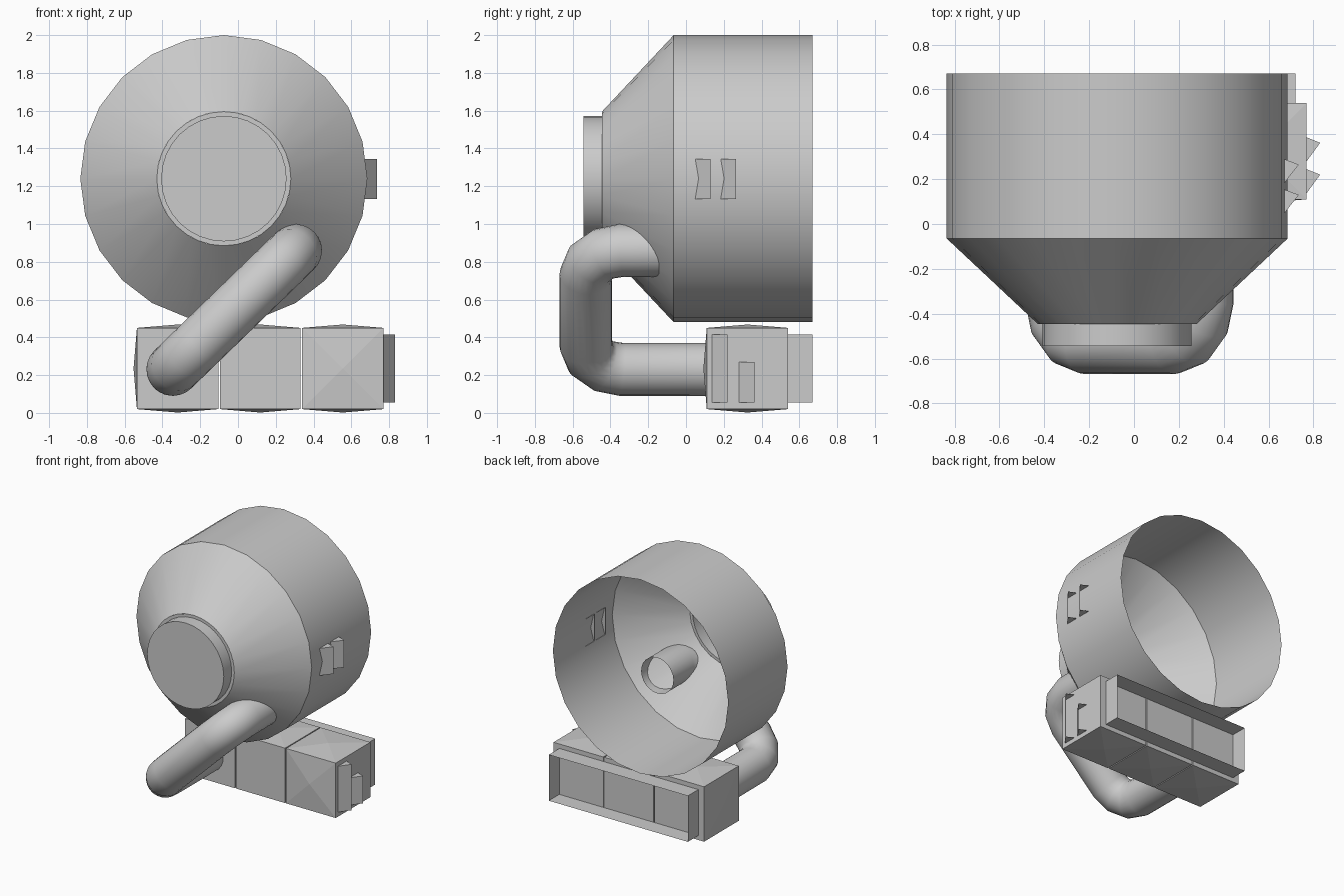
import bpy, bmesh, math
from mathutils import Vector

if "Cube" in bpy.data.objects:
    bpy.data.objects.remove(bpy.data.objects["Cube"])

CX, CZ = -0.075, 1.24   # drum axis


def make(name, verts, faces, smooth=None):
    me = bpy.data.meshes.new(name)
    me.from_pydata(verts, [], faces)
    ob = bpy.data.objects.new(name, me)
    bpy.context.collection.objects.link(ob)
    if smooth:
        shade(ob, smooth)
    return ob


def shade(ob, angle):
    bpy.ops.object.select_all(action='DESELECT')
    ob.select_set(True)
    bpy.context.view_layer.objects.active = ob
    bpy.ops.object.shade_smooth_by_angle(angle=math.radians(angle))


def lathe(name, profile, n, cap_first=False):
    """Turn (radius, y) points around the drum axis."""
    verts, faces = [], []
    for r, y in profile:
        for i in range(n):
            a = math.tau * i / n
            verts.append((CX + r * math.cos(a), y, CZ + r * math.sin(a)))
    for k in range(len(profile) - 1):
        for i in range(n):
            j = (i + 1) % n
            faces.append((k*n + i, k*n + j, (k+1)*n + j, (k+1)*n + i))
    if cap_first:
        faces.append(tuple(range(n)))
    return make(name, verts, faces, 30)


# Open-backed drum with conical front, and the round front lid
lathe("drum_shell", [(0.355, -0.445), (0.76, -0.065), (0.76, 0.67)], 24)
lathe("front_lid", [(0.332, -0.543), (0.332, -0.445), (0.355, -0.445)], 32, True)


# Bent duct from the base box up into the cone
def fillet(prev, corner, nxt, tangent, steps):
    d1, d2 = (prev - corner).normalized(), (nxt - corner).normalized()
    a, b = corner + d1 * tangent, corner + d2 * tangent
    half = d1.angle(d2) / 2
    radius = tangent * math.tan(half)
    centre = corner + (d1 + d2).normalized() * (tangent / math.cos(half))
    u, v = (a - centre) / radius, -d1
    sweep = math.pi - 2 * half
    return [centre + radius * (u * math.cos(sweep*i/steps) + v * math.sin(sweep*i/steps))
            for i in range(steps + 1)]


p = [Vector(c) for c in ((-0.345, 0.13, 0.23), (-0.345, -0.53, 0.23),
                         (0.305, -0.53, 0.86), (0.305, -0.08, 0.86))]
path = [p[0]] + fillet(p[0], p[1], p[2], 0.19, 3) + fillet(p[1], p[2], p[3], 0.19, 3) + [p[3]]
cu = bpy.data.curves.new("duct", 'CURVE')
cu.dimensions = '3D'
cu.bevel_depth = 0.14
cu.bevel_resolution = 10
cu.use_fill_caps = False
sp = cu.splines.new('POLY')
sp.points.add(len(path) - 1)
for pt, co in zip(sp.points, path):
    pt.co = (*co, 1)
duct = bpy.data.objects.new("duct", cu)
bpy.context.collection.objects.link(duct)
bpy.ops.object.select_all(action='DESELECT')
duct.select_set(True)
bpy.context.view_layer.objects.active = duct
bpy.ops.object.convert(target='MESH')
shade(bpy.context.object, 40)


# Base box: three modules with slightly raised panel centres
def module(name, x0, x1, raised):
    bm = bmesh.new()
    bmesh.ops.create_cube(bm, size=1)
    for v in bm.verts:
        v.co = ((x0 + x1)/2 + v.co.x * (x1 - x0), 0.325 + v.co.y * 0.43, 0.235 + v.co.z * 0.43)
    bm.normal_update()
    for f in list(bm.faces):
        n = f.normal.copy()
        if any(n.dot(Vector(d)) > 0.9 for d in raised):
            res = bmesh.ops.poke(bm, faces=[f])
            res["verts"][0].co += n * 0.018
    me = bpy.data.meshes.new(name)
    bm.to_mesh(me)
    bm.free()
    bpy.context.collection.objects.link(bpy.data.objects.new(name, me))


UP, DOWN, FRONT, LEFT = (0, 0, 1), (0, 0, -1), (0, -1, 0), (-1, 0, 0)
for i, extra in enumerate(([LEFT], [], [FRONT])):
    x = -0.535 + i * 0.435
    module(f"base_module_{i + 1}", x + (0.004 if i else 0), x + (0.431 if i < 2 else 0.435),
           [UP, DOWN] + extra)

# Thin open frame behind the base box
corners = [(-0.485, 0.055), (0.72, 0.055), (0.72, 0.415), (-0.485, 0.415)]
make("rear_frame", [(x, y, z) for y in (0.54, 0.67) for x, z in corners],
     [(i, (i + 1) % 4, (i + 1) % 4 + 4, i + 4) for i in range(4)])


# Louvres: sloping face with triangular ends, open at the rear
def louvre(name, x, y, z0, z1, out):
    tri = [(x, y), (x + out, y + 0.085), (x, y + 0.11)]
    verts = [(a, b, z) for z in (z0, z1) for a, b in tri]
    make(name, verts, [(0, 1, 4, 3), (0, 2, 1), (3, 4, 5)])


louvre("drum_louvre_front", 0.668, 0.045, 1.132, 1.345, 0.067)
louvre("drum_louvre_rear", 0.668, 0.18, 1.132, 1.345, 0.067)
louvre("base_louvre_front", 0.768, 0.135, 0.055, 0.415, 0.062)
louvre("base_louvre_rear", 0.768, 0.277, 0.055, 0.27, 0.062)
